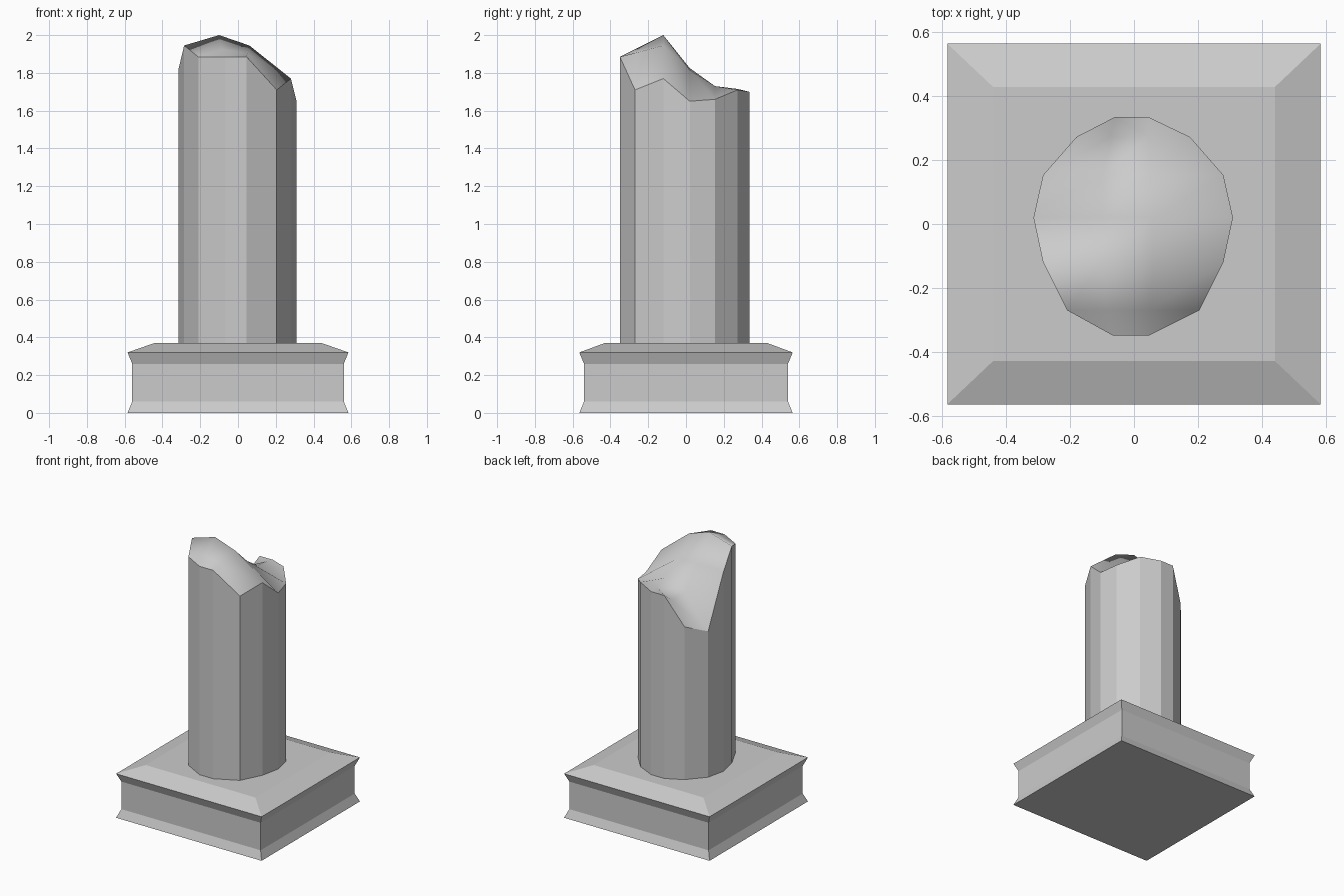
import bpy, bmesh

if "Cube" in bpy.data.objects:
    bpy.data.objects.remove(bpy.data.objects["Cube"])


def finish(bm, name):
    bmesh.ops.recalc_face_normals(bm, faces=bm.faces)
    me = bpy.data.meshes.new(name)
    bm.to_mesh(me)
    bm.free()
    ob = bpy.data.objects.new(name, me)
    bpy.context.collection.objects.link(ob)
    return ob


def bridge(bm, a, b):
    n = len(a)
    for i in range(n):
        j = (i + 1) % n
        bm.faces.new((a[i], a[j], b[j], b[i]))


# Square plinth: stacked rectangles (half width, half depth, height)
bm = bmesh.new()
rings = []
for hx, hy, z in [(.585, .565, 0), (.56, .54, .06), (.56, .54, .26),
                  (.585, .565, .32), (.442, .43, .37)]:
    rings.append([bm.verts.new((sx * hx, sy * hy, z))
                  for sx, sy in ((-1, -1), (1, -1), (1, 1), (-1, 1))])
for a, b in zip(rings, rings[1:]):
    bridge(bm, a, b)
bm.faces.new(rings[0])
bm.faces.new(rings[-1])
finish(bm, "plinth")

# Broken top of the column: rows of (x, z) from front to back
rows = [
    (-.35, [(-.065, 1.885), (.045, 1.885)]),
    (-.27, [(-.21, 1.885), (-.085, 1.925), (.05, 1.905), (.205, 1.71)]),
    (-.12, [(-.285, 1.945), (-.10, 2.0), (.06, 1.945), (.28, 1.77)]),
    (.02, [(-.315, 1.82), (-.10, 1.825), (.06, 1.815), (.31, 1.65)]),
    (.153, [(-.285, 1.43), (-.10, 1.67), (.05, 1.73), (.28, 1.66)]),
    (.273, [(-.18, 1.48), (-.075, 1.65), (.047, 1.715), (.175, 1.71)]),
    (.335, [(-.06, 1.70), (.045, 1.70)]),
]
bm = bmesh.new()
grid = [[bm.verts.new((x, y, z)) for x, z in pts] for y, pts in rows]
for a, b in zip(grid[1:-1], grid[2:-1]):
    for i in range(3):
        bm.faces.new((a[i], a[i + 1], b[i + 1], b[i]))
for end, row in ((grid[0], grid[1]), (grid[-1], grid[-2])):
    bm.faces.new((end[0], end[1], row[2], row[1]))
    bm.faces.new((end[0], row[1], row[0]))
    bm.faces.new((end[1], row[3], row[2]))
for f in bm.faces:
    f.smooth = True

# Fourteen flat sides of the shaft, dropped to the plinth from the broken rim
rim = (grid[0] + [r[-1] for r in grid[1:-1]] + grid[-1][::-1]
       + [r[0] for r in grid[-2:0:-1]])
foot = [bm.verts.new((v.co.x, v.co.y, .37)) for v in rim]
bridge(bm, foot, rim)
bm.faces.new(foot)
finish(bm, "broken_column")
